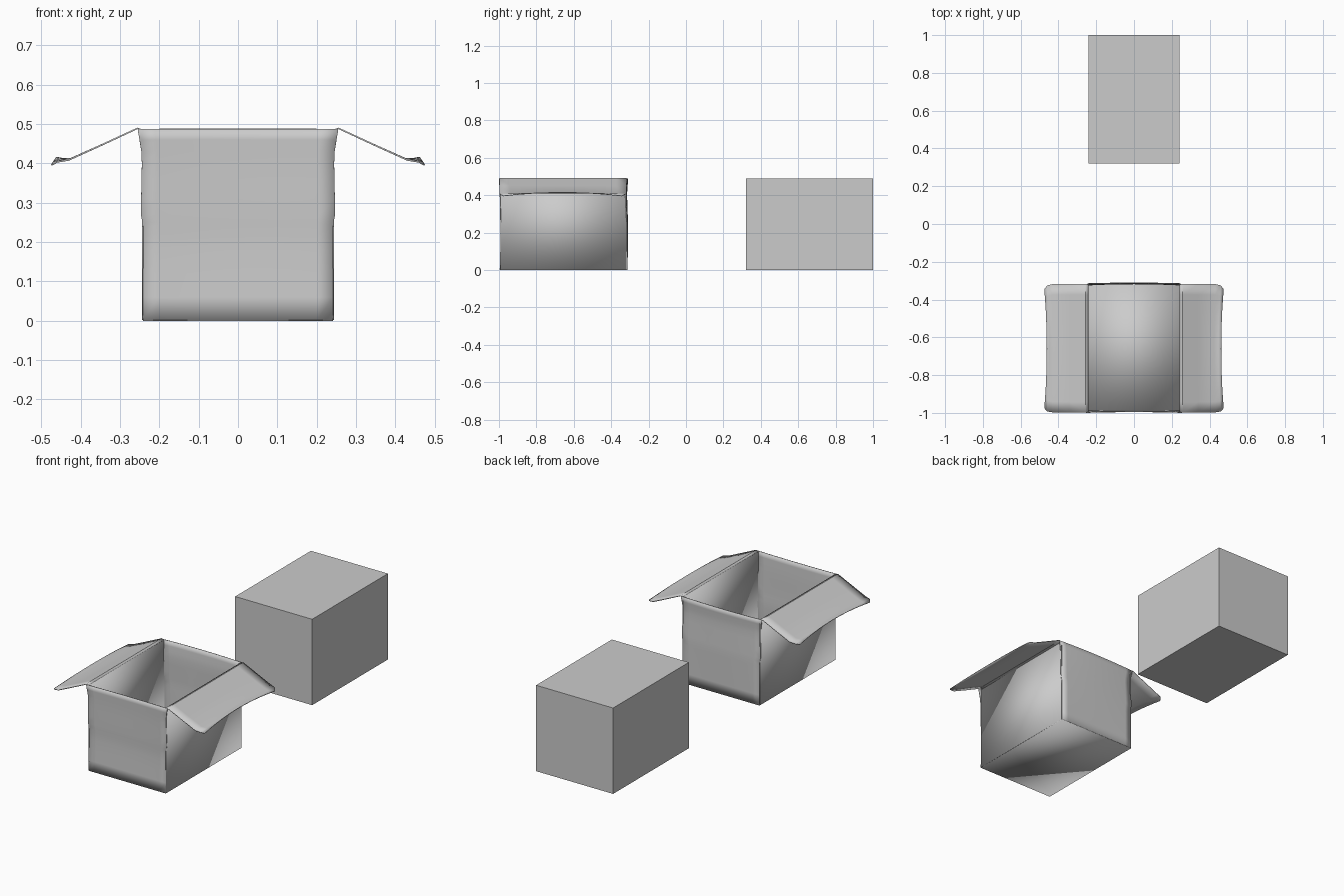
import bpy, bmesh

if "Cube" in bpy.data.objects:
    bpy.data.objects.remove(bpy.data.objects["Cube"])

HALF = 0.242


def lerp_table(table, z):
    # piecewise-linear lookup in (z, value) pairs
    for (z0, a), (z1, b) in zip(table, table[1:]):
        if z <= z1:
            return a + (b - a) * (z - z0) / (z1 - z0)
    return table[-1][1]


def sheet(name, rows, thickness=0.004):
    # grid of points -> thin smooth cardboard sheet
    bm = bmesh.new()
    grid = [[bm.verts.new(p) for p in row] for row in rows]
    for r0, r1 in zip(grid, grid[1:]):
        for i in range(len(r0) - 1):
            bm.faces.new((r0[i], r0[i + 1], r1[i + 1], r1[i]))
    bmesh.ops.recalc_face_normals(bm, faces=bm.faces)
    me = bpy.data.meshes.new(name)
    bm.to_mesh(me)
    bm.free()
    ob = bpy.data.objects.new(name, me)
    bpy.context.collection.objects.link(ob)
    m = ob.modifiers.new("thickness", 'SOLIDIFY')
    m.thickness = thickness
    m.offset = 0
    bpy.ops.object.select_all(action='DESELECT')
    ob.select_set(True)
    bpy.context.view_layer.objects.active = ob
    bpy.ops.object.shade_smooth_by_angle(angle=0.7)
    return ob


# closed box
bpy.ops.mesh.primitive_cube_add(size=1, location=(0, 0.66, 0.244))
closed = bpy.context.object
closed.name = "closed_box"
closed.scale = (2 * HALF, 0.68, 0.488)

# bent front and back walls of the open box
width = [(0, .242), (.24, .241), (.27, .247), (.42, .244), (.488, .255)]
front_y = [(0, -.994), (.2, -.988), (.26, -.991), (.4, -.994), (.488, -.998)]
back_y = [(0, -.314), (.25, -.316), (.41, -.324), (.488, -.319)]
heights = [.002, .06, .12, .18, .22, .25, .27, .31, .36, .4, .43, .46, .488]
steps = [i / 6 - 1 for i in range(13)]
for name, prof, bulge in (("front_wall", front_y, .004), ("back_wall", back_y, .008)):
    rows = []
    for z in heights:
        w, y = lerp_table(width, z), lerp_table(prof, z)
        rows.append([(t * w, y + bulge * (1 - t * t) * z / .488, z) for t in steps])
    sheet(name, rows)

# floor
sheet("floor", [[(-HALF, y, .002), (HALF, y, .002)] for y in (-.994, -.314)])

# side walls and folded-out flaps
# flap rows: x mid, x corner, z mid, z corner, y front, y back
flap = [(.242, .242, .484, .484, -.998, -.318),
        (.256, .256, .489, .489, -.998, -.318),
        (.34, .34, .450, .450, -.998, -.318),
        (.425, .43, .412, .409, -.997, -.318),
        (.447, .460, .412, .404, -.992, -.326),
        (.462, .474, .415, .396, -.975, -.346)]
for side, s in (("left", -1), ("right", 1)):
    sheet(side + "_wall", [[(s * HALF, -.992, z), (s * HALF, -.318, z)] for z in (.002, .486)])
    rows = []
    for xm, xc, zm, zc, y0, y1 in flap:
        rows.append([(s * (xm + (xc - xm) * t * t),
                      y0 + (y1 - y0) * (t + 1) / 2,
                      zm + (zc - zm) * t * t) for t in steps])
    sheet(side + "_flap", rows)
